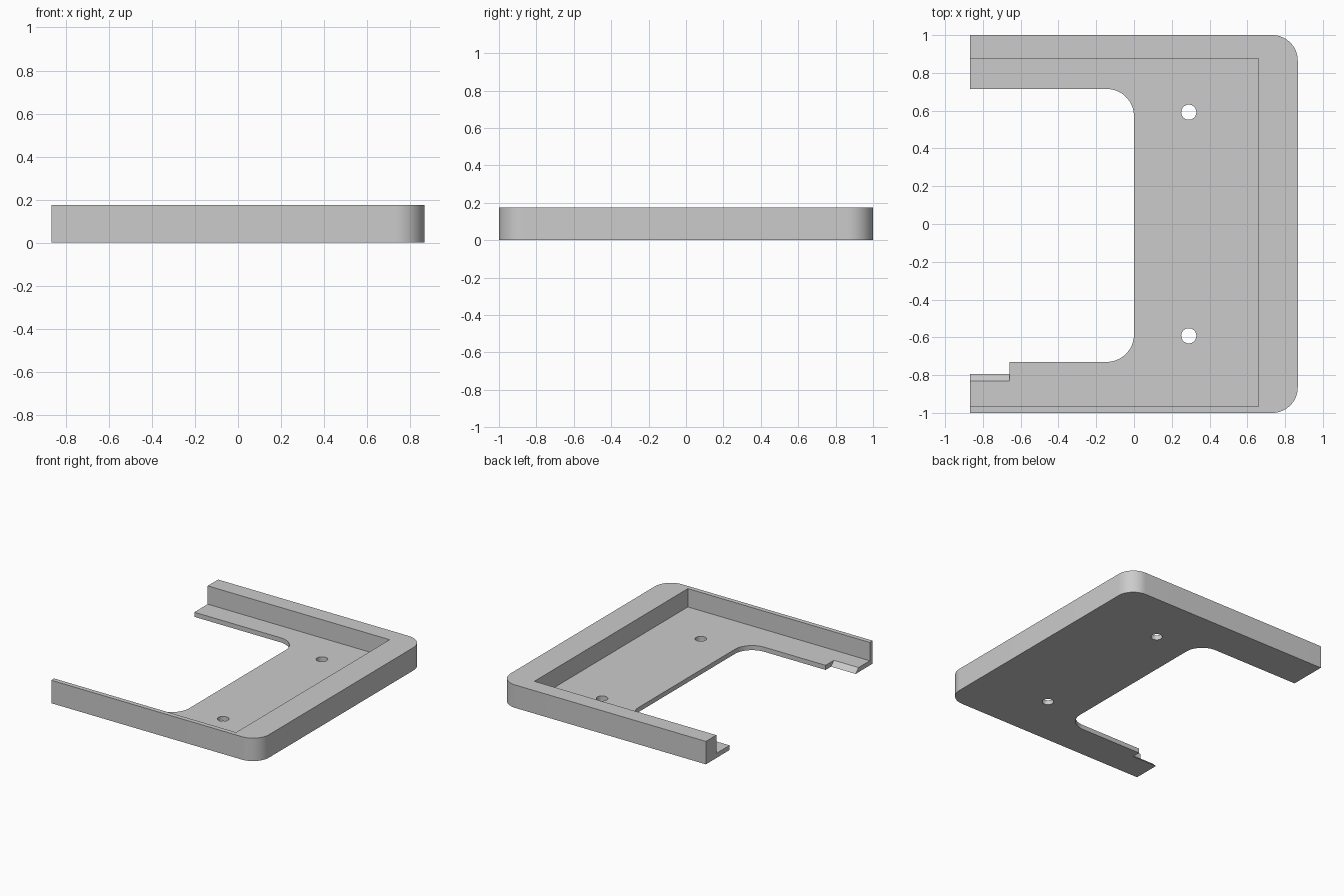
import bpy, bmesh
from math import cos, sin, pi
from mathutils import Vector

default = bpy.data.objects.get("Cube")
if default:
    bpy.data.objects.remove(default, do_unlink=True)

LEFT, RIGHT, HALF_DEPTH = -0.867, 0.867, 1.0
HEIGHT, FLOOR = 0.174, 0.035

grey = bpy.data.materials.new("light_grey")
grey.use_nodes = True
grey.diffuse_color = (0.6, 0.6, 0.6, 1)
grey.node_tree.nodes["Principled BSDF"].inputs["Base Color"].default_value = (0.6, 0.6, 0.6, 1)


def arc(cx, cy, r, start, end, steps=16):
    """Points along a circular arc, angles in quarter turns."""
    angles = [(start + (end - start) * i / steps) * pi / 2 for i in range(steps + 1)]
    return [(cx + r * cos(a), cy + r * sin(a)) for a in angles]


def prism(name, outline, low, high, along_x=False):
    """Extrude an outline in xy up z, or an outline in yz along x."""
    bm = bmesh.new()
    place = (lambda a, b: (low, a, b)) if along_x else (lambda a, b: (a, b, low))
    face = bm.faces.new([bm.verts.new(place(a, b)) for a, b in outline])
    moved = bmesh.ops.extrude_face_region(bm, geom=[face])["geom"]
    offset = Vector((high - low, 0, 0)) if along_x else Vector((0, 0, high - low))
    bmesh.ops.translate(bm, vec=offset, verts=[v for v in moved if isinstance(v, bmesh.types.BMVert)])
    bmesh.ops.recalc_face_normals(bm, faces=bm.faces)
    mesh = bpy.data.meshes.new(name)
    bm.to_mesh(mesh)
    bm.free()
    mesh.materials.append(grey)
    obj = bpy.data.objects.new(name, mesh)
    bpy.context.collection.objects.link(obj)
    return obj


def cut(target, cutter):
    cutter.hide_render = True
    mod = target.modifiers.new("cut", 'BOOLEAN')
    mod.operation, mod.solver, mod.object = 'DIFFERENCE', 'EXACT', cutter
    bpy.context.view_layer.objects.active = target
    bpy.ops.object.modifier_apply(modifier=mod.name)
    bpy.data.objects.remove(cutter, do_unlink=True)


# Outer block with two rounded corners
r = 0.135
outline = [(LEFT, HALF_DEPTH), (LEFT, -HALF_DEPTH)]
outline += arc(RIGHT - r, -HALF_DEPTH + r, r, -1, 0)
outline += arc(RIGHT - r, HALF_DEPTH - r, r, 0, 1)
tray = prism("bracket_tray", outline, 0, HEIGHT)

# Recess above the floor, open on one side
recess = [(-1, -0.965), (0.66, -0.965), (0.66, 0.875), (-1, 0.875)]
cut(tray, prism("recess_cutter", recess, FLOOR, 0.3))

# Large opening with rounded inner corners
r = 0.145
opening = [(-1, 0.715), (-1, -0.73)]
opening += arc(-r, -0.73 + r, r, -1, 0) + arc(-r, 0.715 - r, r, 0, 1)
cut(tray, prism("opening_cutter", opening, -0.1, 0.1))

# Bevelled notch at the end of the front arm
notch = [(-0.85, 0.055), (-0.775, -0.02), (-0.6, -0.02), (-0.6, 0.055)]
cut(tray, prism("notch_cutter", notch, -1, -0.66, along_x=True))

# Screw holes
for y in (-0.592, 0.592):
    cut(tray, prism("hole_cutter", arc(0.29, y, 0.04, 0, 4, 32)[:-1], -0.1, 0.1))

bpy.ops.object.select_all(action='DESELECT')
tray.select_set(True)
bpy.context.view_layer.objects.active = tray
bpy.ops.object.shade_smooth_by_angle(angle=pi / 6)
